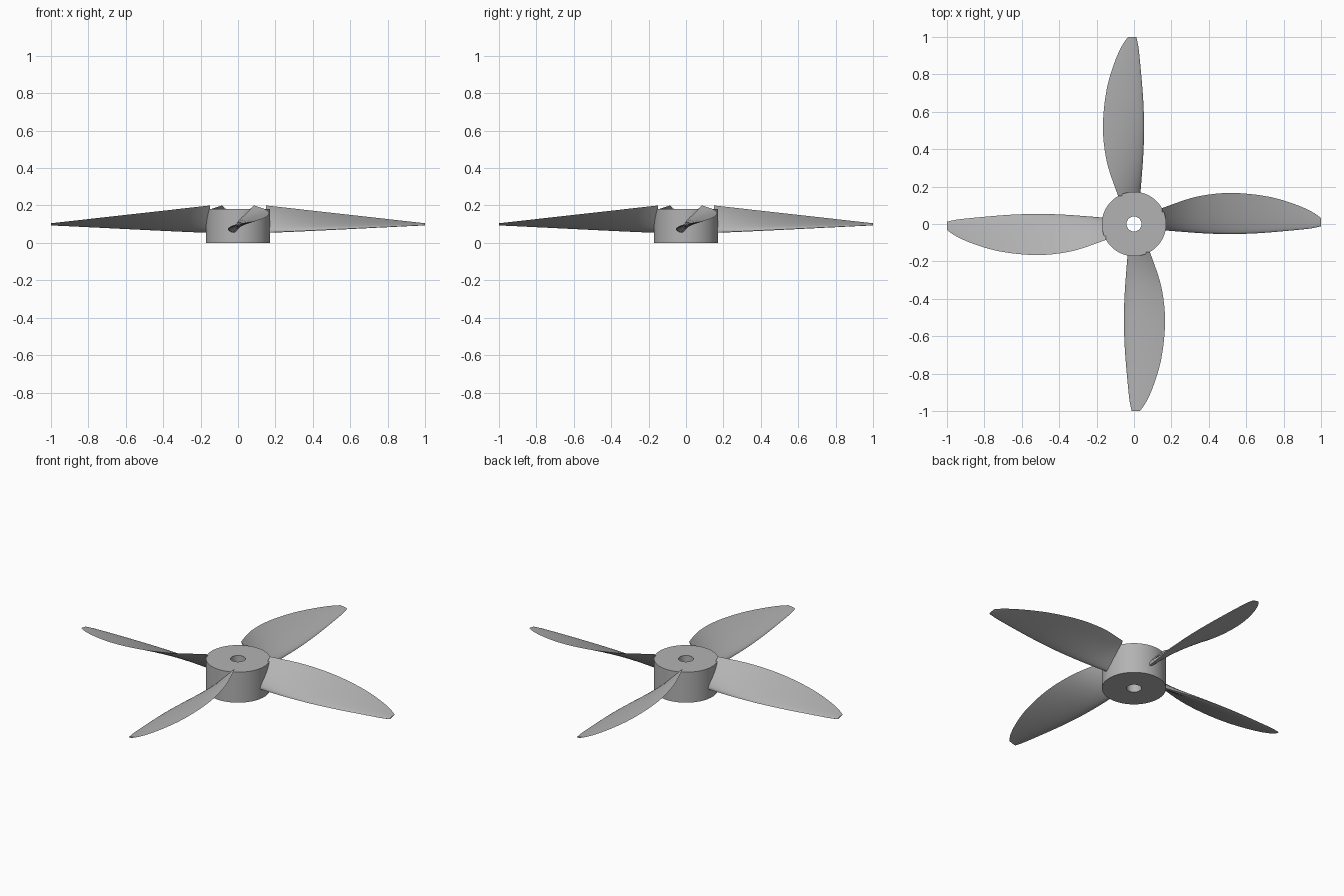
import bpy, bmesh, math

if "Cube" in bpy.data.objects:
    bpy.data.objects.remove(bpy.data.objects["Cube"])

grey = bpy.data.materials.new("grey")
grey.use_nodes = True
grey.diffuse_color = (0.45, 0.45, 0.45, 1)
grey.node_tree.nodes["Principled BSDF"].inputs["Base Color"].default_value = grey.diffuse_color


def finish(name, bm, angle):
    bmesh.ops.recalc_face_normals(bm, faces=bm.faces)
    mesh = bpy.data.meshes.new(name)
    bm.to_mesh(mesh)
    bm.free()
    mesh.materials.append(grey)
    obj = bpy.data.objects.new(name, mesh)
    bpy.context.collection.objects.link(obj)
    bpy.ops.object.select_all(action="DESELECT")
    obj.select_set(True)
    bpy.context.view_layer.objects.active = obj
    bpy.ops.object.shade_smooth_by_angle(angle=math.radians(angle))
    return obj


def skin(bm, rings, wrap):
    """Join neighbouring closed rings with quads."""
    pairs = list(zip(rings, rings[1:])) + ([(rings[-1], rings[0])] if wrap else [])
    for a, b in pairs:
        for i in range(len(a)):
            j = (i + 1) % len(a)
            bm.faces.new((a[i], a[j], b[j], b[i]))


# Hub: a drilled cylinder
bm = bmesh.new()
SIDES = 64
rings = []
for radius, z in ((0.04, 0), (0.172, 0), (0.172, 0.18), (0.04, 0.18)):
    rings.append([bm.verts.new((radius * math.cos(a), radius * math.sin(a), z))
                  for a in (math.tau * i / SIDES for i in range(SIDES))])
skin(bm, rings, True)
finish("hub", bm, 30)

# Blade stations: distance out, leading edge y, trailing edge y
STATIONS = [(0.15, -0.03, 0.085), (0.3, -0.045, 0.137), (0.42, -0.052, 0.16),
            (0.53, -0.054, 0.166), (0.65, -0.05, 0.157), (0.76, -0.042, 0.137),
            (0.87, -0.032, 0.102), (0.95, -0.023, 0.066), (1.0, -0.012, 0.032)]


def smooth_stations(steps=4):
    """Catmull-Rom curve through the stations."""
    pts = [STATIONS[0]] + STATIONS + [STATIONS[-1]]
    for k in range(1, len(pts) - 2):
        for s in range(steps):
            t = s / steps
            yield [0.5 * (2 * b + (c - a) * t + (2 * a - 5 * b + 4 * c - d) * t * t
                          + (3 * b - a - 3 * c + d) * t ** 3)
                   for a, b, c, d in zip(*pts[k - 1:k + 3])]
    yield STATIONS[-1]


def foil(u):
    """Half thickness of the section, from nose (0) to tail (1)."""
    return 1.95 * (math.sqrt(u) - u) + 0.25 * u * (1 - u)


def blade(name, turn):
    bm = bmesh.new()
    rings = []
    n = 12
    for x, lead, trail in smooth_stations():
        out = (x - 0.15) / 0.85
        low, high = 0.055 + 0.04 * out, 0.2 - 0.095 * out
        chord = math.hypot(trail - lead, high - low)
        ny, nz = (low - high) / chord, (trail - lead) / chord
        thick = 0.003 + 0.011 * (1 - out)
        ring = []
        for i in range(2 * n):
            u = (1 - math.cos(math.pi * i / n)) / 2
            h = thick * 2 * foil(u) * (1 if i < n else -1)
            ring.append(bm.verts.new((x, lead + (trail - lead) * u + ny * h,
                                      low + (high - low) * u + nz * h)))
        rings.append(ring)
    skin(bm, rings, False)
    bm.faces.new(rings[0])
    bm.faces.new(rings[-1])
    obj = finish(name, bm, 40)
    obj.rotation_euler.z = turn


for k, side in enumerate(("left", "back", "right", "front")):
    blade(side + "_blade", k * math.pi / 2)
